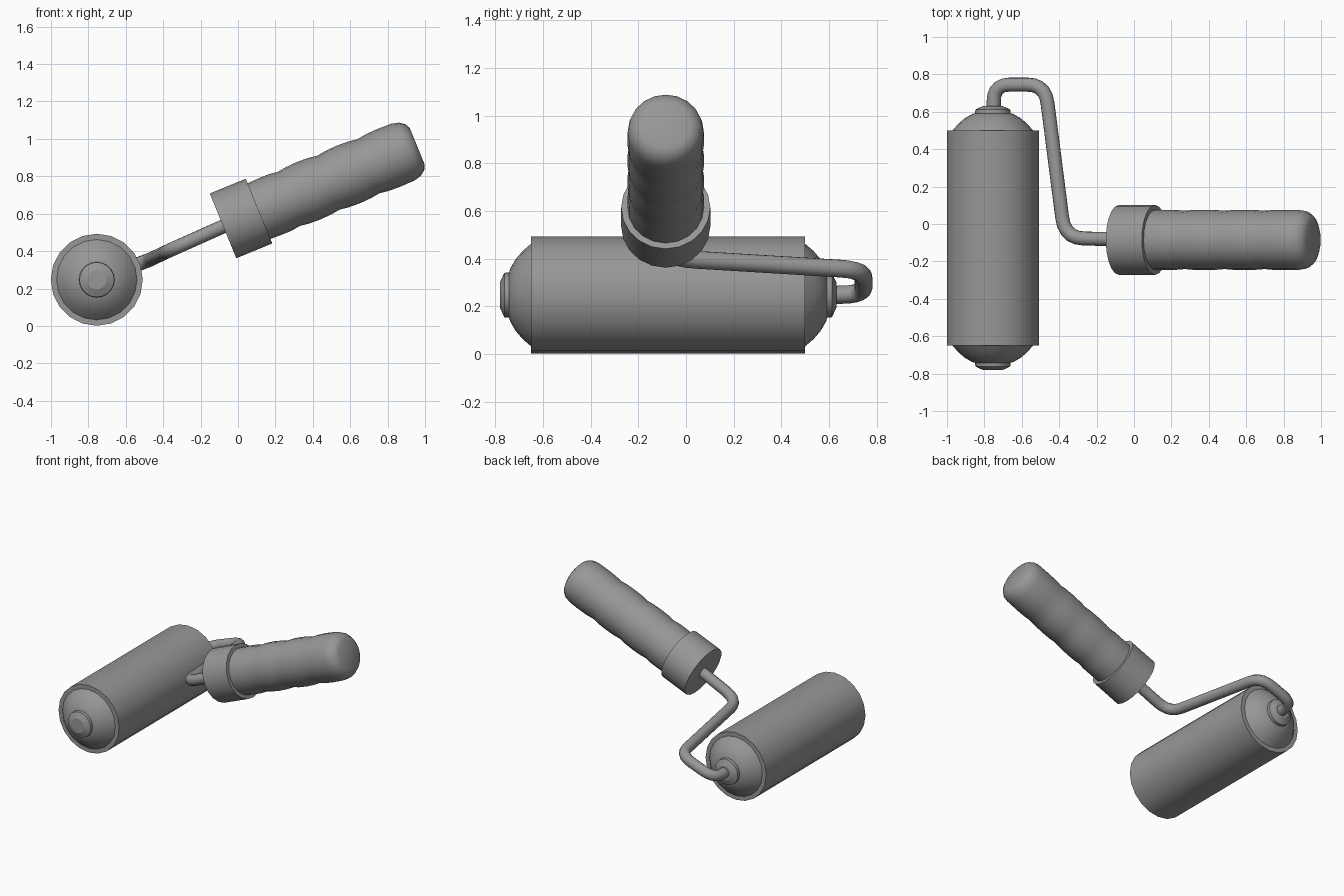
import bpy, bmesh, math
from mathutils import Vector

if "Cube" in bpy.data.objects:
    bpy.data.objects.remove(bpy.data.objects["Cube"])

# Dark grey used by every part
grey = bpy.data.materials.new("dark_grey")
grey.diffuse_color = (0.31, 0.31, 0.31, 1)
grey.use_nodes = True
grey.node_tree.nodes["Principled BSDF"].inputs["Base Color"].default_value = grey.diffuse_color


def finish(ob, angle):
    ob.data.materials.append(grey)
    bpy.ops.object.select_all(action='DESELECT')
    ob.select_set(True)
    bpy.context.view_layer.objects.active = ob
    bpy.ops.object.shade_smooth_by_angle(angle=math.radians(angle))


def lathe(name, profile, origin, axis, sides=20, max_width=1, angle=35):
    """Revolve (distance, radius) pairs about an axis and cap both ends."""
    axis = Vector(axis).normalized()
    side = axis.cross(Vector((0, 1, 0)))
    if side.length < 0.1:
        side = Vector((1, 0, 0))
    side.normalize()
    up = axis.cross(side)
    bm = bmesh.new()
    rings = []
    for t, r in profile:
        c = Vector(origin) + axis * t
        w = min(r, max_width)
        rings.append([bm.verts.new(c + side * r * math.cos(a) + up * w * math.sin(a))
                      for a in (2 * math.pi * i / sides for i in range(sides))])
    for a, b in zip(rings, rings[1:]):
        for i in range(sides):
            j = (i + 1) % sides
            bm.faces.new((a[i], a[j], b[j], b[i]))
    bm.faces.new(rings[0][::-1])
    bm.faces.new(rings[-1])
    bmesh.ops.recalc_face_normals(bm, faces=bm.faces)
    mesh = bpy.data.meshes.new(name)
    bm.to_mesh(mesh)
    bm.free()
    ob = bpy.data.objects.new(name, mesh)
    bpy.context.collection.objects.link(ob)
    finish(ob, angle)
    return ob


# Roller sleeve and its two domed end caps
RX, RZ = -0.755, 0.247
lathe("roller_sleeve", [(-0.65, 0.246), (0.5, 0.246)], (RX, 0, RZ), (0, 1, 0))
cap = [(-0.02, 0.215), (0, 0.215), (0.035, 0.185), (0.065, 0.15), (0.088, 0.11),
       (0.092, 0.095), (0.112, 0.093), (0.131, 0.052)]
lathe("front_end_cap", cap, (RX, -0.65, RZ), (0, -1, 0), angle=22)
lathe("back_end_cap", cap, (RX, 0.5, RZ), (0, 1, 0), angle=22)

# Handle collar and rippled grip, tilted upward
START = (-0.08, -0.085, 0.535)
AXIS = (math.cos(math.radians(22.3)), 0, math.sin(math.radians(22.3)))
lathe("handle_collar", [(0, 0.187), (0.208, 0.187)], START, AXIS)
grip = [(0.18, 0.160), (0.27, 0.163)]
for notch in (0.38, 0.61, 0.84):
    grip += [(notch - 0.05, 0.163), (notch, 0.156), (notch + 0.05, 0.163), (notch + 0.115, 0.166)]
grip += [(1.04, 0.164), (1.08, 0.154), (1.108, 0.133), (1.122, 0.105)]
lathe("handle_grip", grip, START, AXIS, max_width=0.16)

# Bent wire frame: corner points with rounded bends
corners = [((RX + 0.005, 0.58, RZ), 0), ((-0.75, 0.745, 0.25), 0.09),
           ((-0.475, 0.745, 0.352), 0.1), ((-0.37, -0.075, 0.402), 0.11),
           ((-0.05, -0.083, 0.545), 0)]
path = []
for i, (p, r) in enumerate(corners):
    p = Vector(p)
    if r == 0:
        path.append(p)
        continue
    a = p + (Vector(corners[i - 1][0]) - p).normalized() * r
    b = p + (Vector(corners[i + 1][0]) - p).normalized() * r
    for k in range(6):
        t = k / 5
        path.append(a * (1 - t) ** 2 + p * 2 * t * (1 - t) + b * t * t)
curve = bpy.data.curves.new("wire_frame", 'CURVE')
curve.dimensions = '3D'
curve.bevel_depth = 0.038
curve.bevel_resolution = 4
curve.use_fill_caps = True
spline = curve.splines.new('POLY')
spline.points.add(len(path) - 1)
for pt, co in zip(spline.points, path):
    pt.co = (*co, 1)
wire = bpy.data.objects.new("wire_frame", curve)
bpy.context.collection.objects.link(wire)
bpy.ops.object.select_all(action='DESELECT')
wire.select_set(True)
bpy.context.view_layer.objects.active = wire
bpy.ops.object.convert(target='MESH')
finish(bpy.context.view_layer.objects.active, 40)
